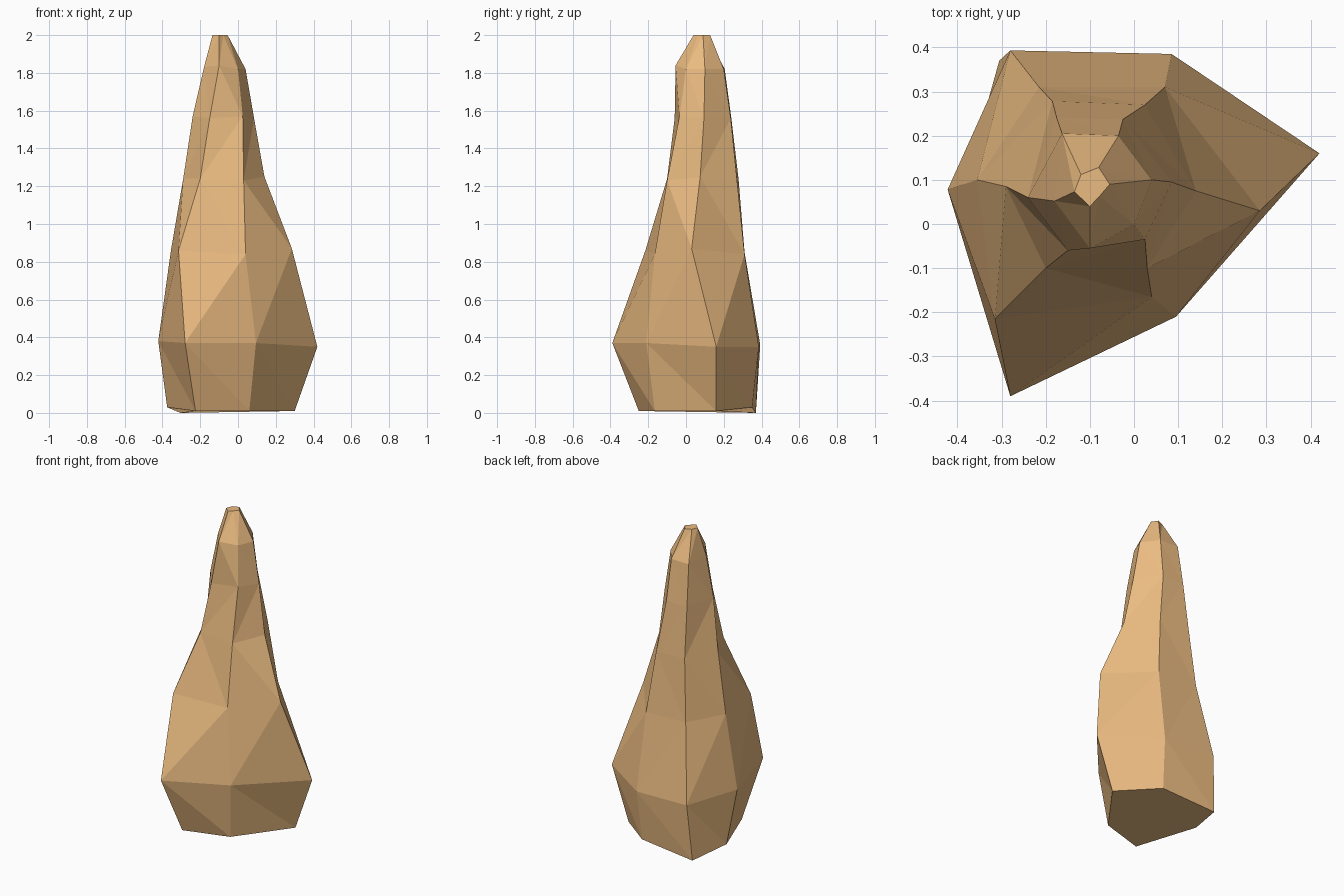
import bpy, bmesh

# Six-sided rings, bottom to tip; corners run front-left, front-right, right,
# back-right, back-left, left
rings = [
    [(-.225, -.25, .01), (.06, -.165, .01), (.30, .16, .01),
     (.07, .35, .03), (-.305, .37, 0), (-.375, .12, .03)],
    [(-.28, -.39, .37), (.095, -.21, .37), (.42, .16, .35),
     (.085, .385, .35), (-.28, .393, .36), (-.422, .078, .38)],
    [(-.315, -.215, .86), (.04, -.165, .84), (.285, .03, .87),
     (.07, .31, .84), (-.215, .31, .85), (-.355, .10, .86)],
    [(-.20, -.10, 1.24), (.03, -.10, 1.23), (.14, .075, 1.25),
     (.025, .27, 1.23), (-.185, .278, 1.24), (-.29, .085, 1.24)],
    [(-.15, -.06, 1.56), (.025, -.035, 1.57), (.085, .095, 1.56),
     (-.025, .237, 1.56), (-.175, .24, 1.56), (-.24, .06, 1.57)],
    [(-.10, -.055, 1.84), (.0, .0, 1.82), (.04, .10, 1.82),
     (-.035, .20, 1.82), (-.163, .205, 1.82), (-.18, .052, 1.83)],
    [(-.10, .04, 2), (-.078, .063, 2), (-.055, .09, 2),
     (-.08, .128, 2), (-.12, .112, 2), (-.135, .073, 2)],
]

# Faceted rock spire: rings joined by triangle pairs and capped
bm = bmesh.new()
levels = [[bm.verts.new(p) for p in ring] for ring in rings]
for k, (low, high) in enumerate(zip(levels, levels[1:])):
    for i in range(6):
        a, b = low[i], low[(i + 1) % 6]
        c, d = high[(i + 1) % 6], high[i]
        if k % 2:
            tris = ((a, b, c), (a, c, d))
        else:
            tris = ((a, b, d), (b, c, d))
        for t in tris:
            bm.faces.new(t)
bm.faces.new(levels[0][::-1])
bm.faces.new(levels[-1])
bmesh.ops.recalc_face_normals(bm, faces=bm.faces)

mesh = bpy.data.meshes.new("rock_spire")
bm.to_mesh(mesh)
bm.free()
spire = bpy.data.objects.new("rock_spire", mesh)
bpy.context.collection.objects.link(spire)

# Sandy orange stone
stone = bpy.data.materials.new("sandstone")
stone.diffuse_color = (0.83, 0.50, 0.22, 1)
mesh.materials.append(stone)
